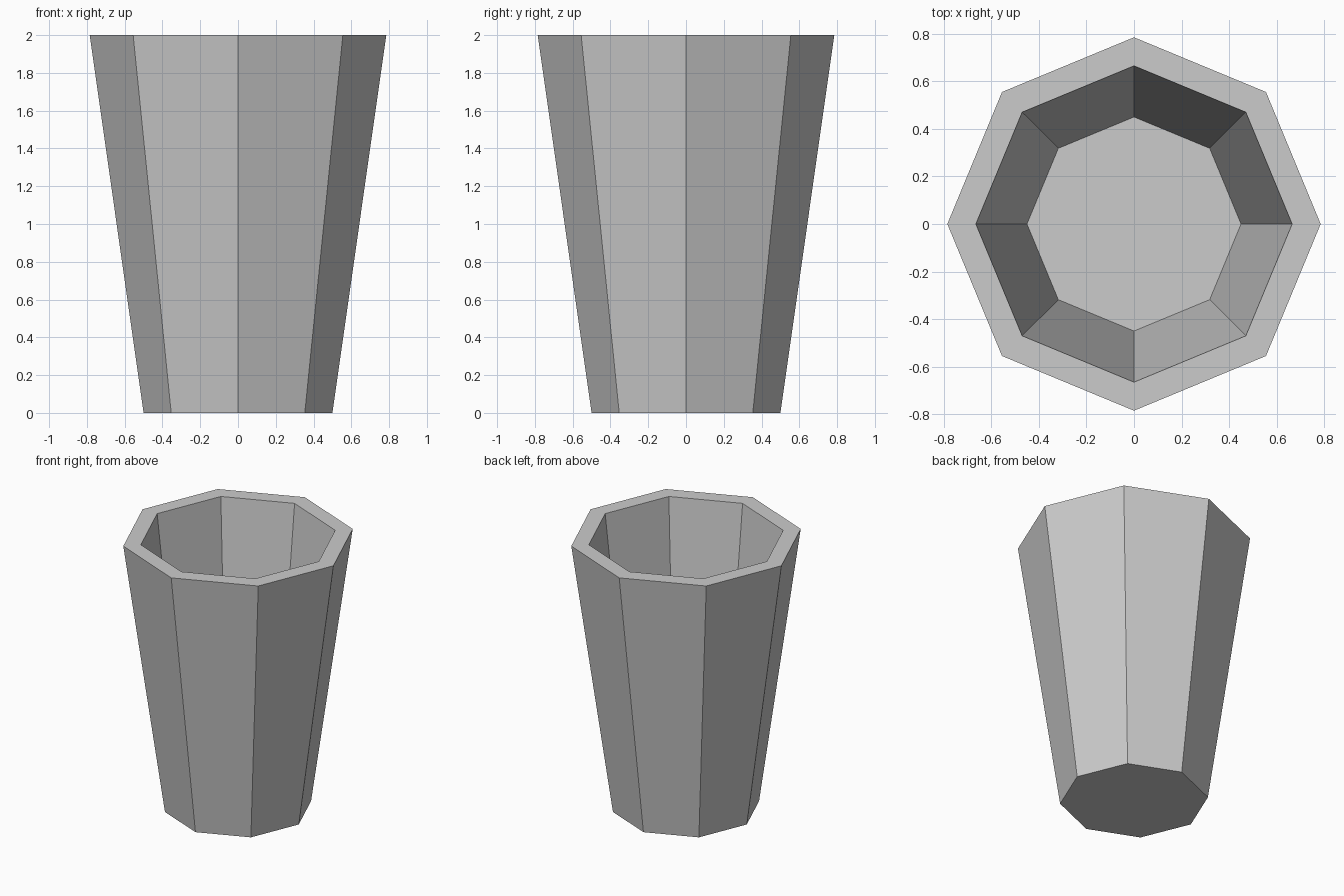
import bpy, bmesh
from math import cos, sin, tau

if "Cube" in bpy.data.objects:
    bpy.data.objects.remove(bpy.data.objects["Cube"])

SIDES = 8
# Profile (radius, height): outer foot, outer rim, inner rim, inner floor
PROFILE = [(0.5, 0.0), (0.785, 2.0), (0.665, 2.0), (0.45, 0.1)]

bm = bmesh.new()
rings = [[bm.verts.new((r * cos(tau * i / SIDES), r * sin(tau * i / SIDES), z))
          for i in range(SIDES)] for r, z in PROFILE]

# Outer wall, rim and inner wall
for a, b in zip(rings, rings[1:]):
    for i in range(SIDES):
        j = (i + 1) % SIDES
        bm.faces.new((a[i], a[j], b[j], b[i]))

# Underside and inner floor
bm.faces.new(rings[0][::-1])
bm.faces.new(rings[-1])
bmesh.ops.recalc_face_normals(bm, faces=bm.faces)

mesh = bpy.data.meshes.new("octagonal_cup")
bm.to_mesh(mesh)
bm.free()
cup = bpy.data.objects.new("octagonal_cup", mesh)
bpy.context.collection.objects.link(cup)
